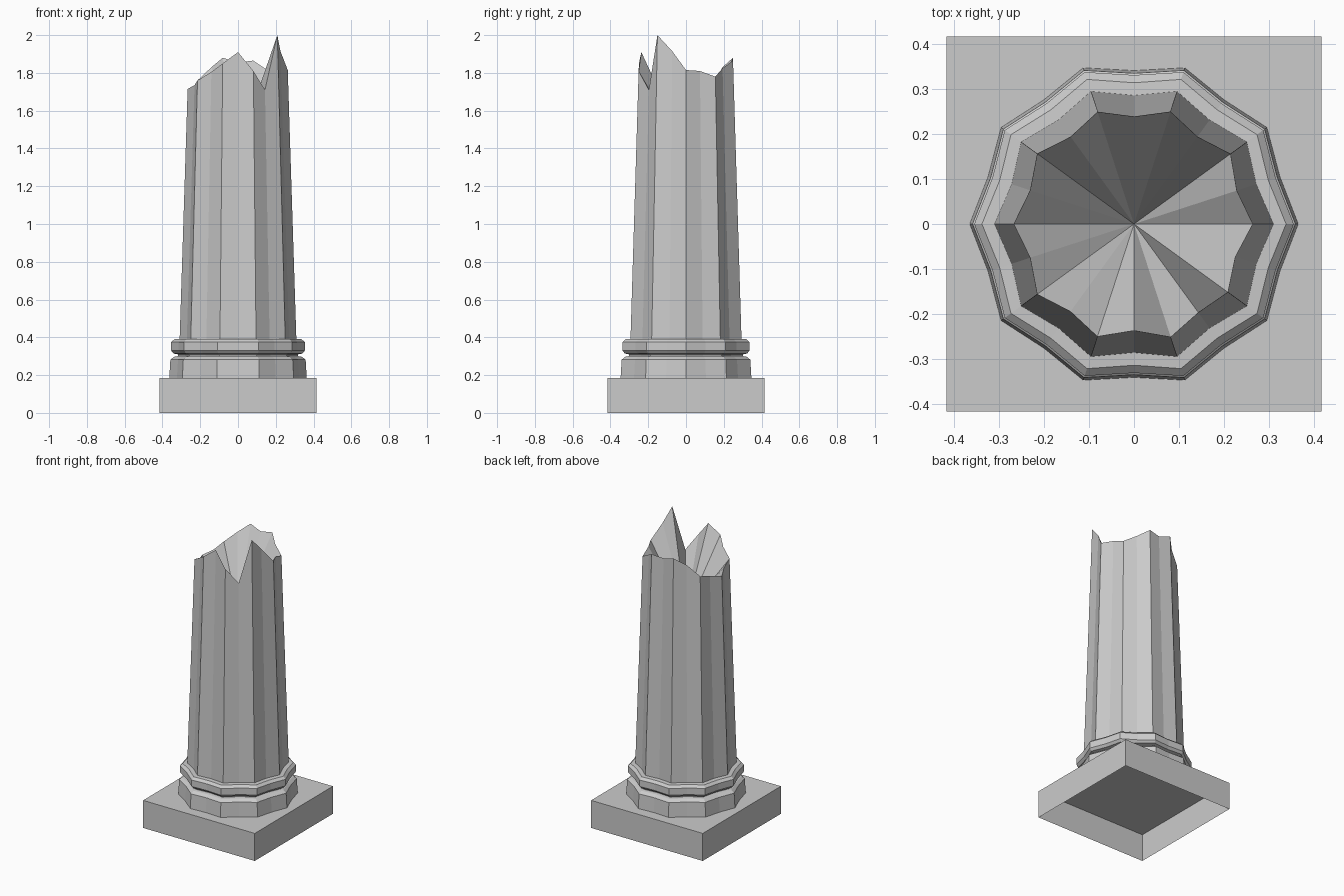
import bpy, bmesh
from math import cos, sin, pi

if "Cube" in bpy.data.objects:
    bpy.data.objects.remove(bpy.data.objects["Cube"])

N = 20           # ten ridges alternating with ten shallow flutes
FLUTE = 0.024    # flute depth


def add_ring(bm, radius, z):
    """Star-shaped ring; z may be a single height or one per vertex."""
    verts = []
    for k in range(N):
        h = z[k] if isinstance(z, list) else z
        r = (radius(h) if callable(radius) else radius) - FLUTE * (k % 2)
        a = 2 * pi * k / N
        verts.append(bm.verts.new((r * cos(a), r * sin(a), h)))
    return verts


def fluted(name, rings, tip=None):
    """Loft fluted rings upward, optionally closing with a fan to a centre point."""
    bm = bmesh.new()
    loops = [add_ring(bm, r, z) for r, z in rings]
    for lo, hi in zip(loops, loops[1:]):
        for k in range(N):
            j = (k + 1) % N
            bm.faces.new((lo[k], lo[j], hi[j], hi[k]))
    if tip is not None:
        c = bm.verts.new((0, 0, tip))
        for k in range(N):
            bm.faces.new((loops[-1][k], loops[-1][(k + 1) % N], c))
    return finish(name, bm)


def finish(name, bm):
    mesh = bpy.data.meshes.new(name)
    bm.to_mesh(mesh)
    bm.free()
    obj = bpy.data.objects.new(name, mesh)
    bpy.context.collection.objects.link(obj)
    return obj


# Square plinth, open underneath
bm = bmesh.new()
bmesh.ops.create_cube(bm, size=1)
for v in bm.verts:
    v.co = (v.co.x * 0.83, v.co.y * 0.83, (v.co.z + 0.5) * 0.185)
bottom = [f for f in bm.faces if f.normal.z < -0.5]
bmesh.ops.delete(bm, geom=bottom, context='FACES_ONLY')
finish("plinth", bm)

# Moulded base: lower drum, neck and upper band
fluted("base_moulding", [
    (0.364, 0.185), (0.358, 0.282), (0.338, 0.297), (0.318, 0.300),
    (0.318, 0.310), (0.340, 0.314), (0.354, 0.330), (0.354, 0.374),
    (0.337, 0.390), (0.308, 0.392)])

# Tapered shaft with jagged broken rim and sunken break surface
rim = [1.815, 1.81, 1.78, 1.825, 1.865, 1.855, 1.88, 1.83, 1.76, 1.735,
       1.715, 1.735, 1.76, 1.805, 1.85, 1.91, 1.81, 1.71, 2.0, 1.915]
fluted("broken_shaft", [(0.309, 0.39),
                        (lambda z: 0.309 - 0.032 * (z - 0.39), rim)], tip=1.4)
